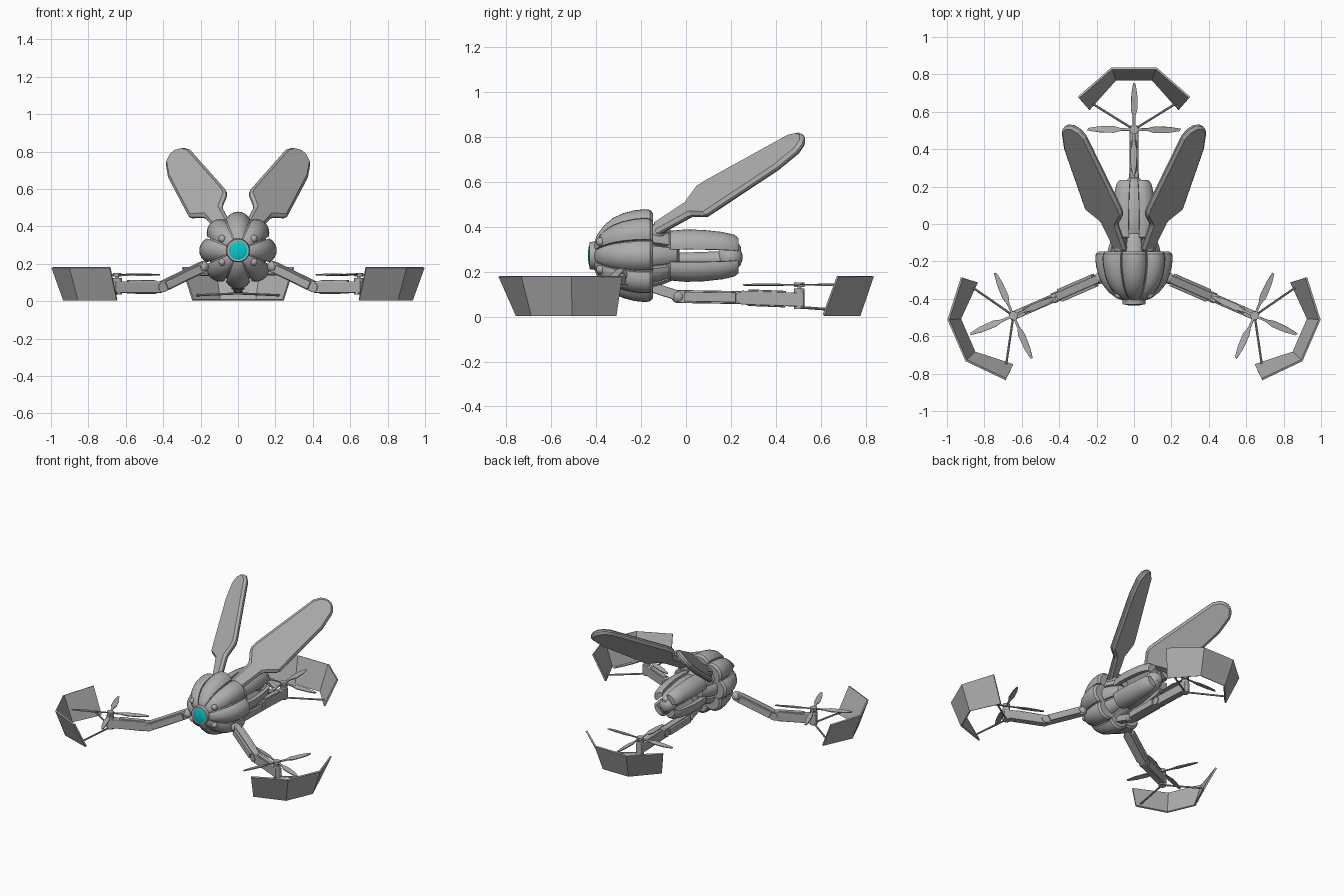
import bpy, bmesh, math
from mathutils import Vector, Matrix

if "Cube" in bpy.data.objects:
    bpy.data.objects.remove(bpy.data.objects["Cube"])

def material(name, rgb):
    m = bpy.data.materials.new(name)
    m.diffuse_color = (*rgb, 1)
    m.use_nodes = True
    m.node_tree.nodes["Principled BSDF"].inputs["Base Color"].default_value = m.diffuse_color
    return m

GREY = material("grey_shell", (0.42, 0.42, 0.42))
CYAN = material("cyan_lens", (0.0, 0.60, 0.62))
CZ = 0.272  # height of the body axis
I4 = Matrix.Identity(4)

def finish(name, bm, mat=GREY, M=I4, bevel=0, smooth=False, segs=2):
    bmesh.ops.recalc_face_normals(bm, faces=bm.faces[:])
    me = bpy.data.meshes.new(name)
    bm.to_mesh(me)
    bm.free()
    me.transform(M)
    me.materials.append(mat)
    ob = bpy.data.objects.new(name, me)
    bpy.context.collection.objects.link(ob)
    if bevel:
        b = ob.modifiers.new("bevel", 'BEVEL')
        b.width = bevel
        b.segments = segs
    if smooth:
        bpy.ops.object.select_all(action='DESELECT')
        ob.select_set(True)
        bpy.context.view_layer.objects.active = ob
        bpy.ops.object.shade_smooth_by_angle(angle=math.radians(35))
    return ob

def frame(a, b):
    """Matrix at the middle of a-b whose x axis runs along a-b."""
    a, b = Vector(a), Vector(b)
    x = (b - a).normalized()
    y = (Vector((0, 0, 1)) if abs(x.z) < 0.95 else Vector((0, 1, 0))).cross(x).normalized()
    z = x.cross(y)
    M = Matrix((x, y, z)).transposed().to_4x4()
    M.translation = (a + b) / 2
    return M, (b - a).length

def beam(name, a, b, w, h, M=I4, bevel=0.005):
    F, length = frame(a, b)
    bm = bmesh.new()
    bmesh.ops.create_cube(bm, size=1, matrix=F @ Matrix.Diagonal((length, w, h, 1)))
    return finish(name, bm, M=M, bevel=bevel)

def rod(name, a, b, r1, r2=None, M=I4, mat=GREY, seg=16):
    F, length = frame(a, b)
    bm = bmesh.new()
    bmesh.ops.create_cone(bm, cap_ends=True, segments=seg, radius1=r1, radius2=r2 or r1,
                          depth=length, matrix=F @ Matrix.Rotation(math.pi / 2, 4, 'Y'))
    return finish(name, bm, mat, M, smooth=True)

def ball(name, c, scale, mat=GREY, M=I4):
    bm = bmesh.new()
    bmesh.ops.create_uvsphere(bm, u_segments=24, v_segments=14, radius=1,
                              matrix=Matrix.Translation(c) @ Matrix.Diagonal((*scale, 1)))
    return finish(name, bm, mat, M, smooth=True)

def petal(name, ang, profile, half, drop, inner=0.6, n=8):
    """Bulged shell segment around the body axis; inner = inside radius as a share."""
    bm = bmesh.new()
    rows = []
    for y, r in profile:
        row = []
        for i in range(n + 1):
            v = 2 * i / n - 1
            rr = r * (1 - drop * v * v)
            t = ang + v * half
            row.append(bm.verts.new((rr * math.cos(t), y, CZ + rr * math.sin(t))))
        for v in (1, -1):
            rr, t = r * inner, ang + v * half * .9
            row.append(bm.verts.new((rr * math.cos(t), y, CZ + rr * math.sin(t))))
        rows.append(row)
    for p, q in zip(rows, rows[1:]):
        for i in range(n + 3):
            j = (i + 1) % (n + 3)
            bm.faces.new((p[i], p[j], q[j], q[i]))
    bm.faces.new(rows[0])
    bm.faces.new(rows[-1])
    return finish(name, bm, smooth=True)

def plate(name, outline, thick, M, bevel=0):
    bm = bmesh.new()
    f = bm.faces.new([bm.verts.new((x, y, -thick / 2)) for x, y in outline])
    top = bmesh.ops.extrude_face_region(bm, geom=[f])
    bmesh.ops.translate(bm, vec=(0, 0, thick),
                        verts=[g for g in top['geom'] if isinstance(g, bmesh.types.BMVert)])
    return finish(name, bm, M=M, bevel=bevel, segs=1)

# --- Domed head of eight ribbed petals ---
DOME = [(-.408, .062), (-.395, .095), (-.365, .135), (-.325, .168), (-.28, .189),
        (-.23, .202), (-.185, .207), (-.16, .204), (-.148, .19)]
for k in range(8):
    petal(f"head_petal_{k}", k * math.pi / 4, DOME, math.radians(21), 0.13, .7)
for (y0, r0), (y1, r1) in zip(DOME[:-2], DOME[1:-1]):
    rod("head_core", (0, y0 + .01, CZ), (0, y1 + .01, CZ), r0 * .78, r1 * .78, seg=32)

# Lens and its ring
rod("lens_ring", (0, -.43, CZ), (0, -.38, CZ), .06, .067, seg=32)
ball("lens", (0, -.425, CZ), (.054, .012, .054), CYAN)

# Ball joints between the petals
for sx in (-1, 1):
    for dz in (-.062, .062):
        ball("face_joint", (sx * .084, -.38, CZ + dz), (.02, .02, .02))

# --- Abdomen: collar, core with round end, long shell plates ---
COLLAR = [(-.16, .145), (-.12, .135), (-.07, .115), (-.04, .10), (-.03, .08)]
for k in range(8):
    petal(f"collar_{k}", k * math.pi / 4, COLLAR, math.radians(19), 0.06)
rod("collar_core", (0, -.16, CZ), (0, -.04, CZ), .11, .07, seg=24)
rod("abdomen_core", (0, -.05, CZ - .02), (0, .20, CZ - .015), .032, .036, seg=24)
ball("tail_end", (0, .195, CZ - .007), (.055, .058, .055))
SHELL = [(-.09, .09), (-.07, .128), (0, .135), (.08, .132), (.16, .122), (.215, .108), (.235, .09)]
for k in range(4):
    petal(f"abdomen_shell_{k}", (k + .5) * math.pi / 2, SHELL, math.radians(31), 0.12, .68)
SPINE = [(-.10, .08), (-.05, .105), (.05, .105), (.15, .088), (.22, .068), (.245, .04)]
for k in (1, 3):
    petal(f"abdomen_ridge_{k}", k * math.pi / 2, SPINE, math.radians(26), 0.06, .5)

# --- Raised wings ---
WING = [(0, -.042), (.177, -.045), (.25, -.107), (.30, -.107), (.76, -.05), (.805, -.025),
        (.832, .015), (.828, .06), (.79, .10), (.668, .127), (.267, .135), (.193, .063), (0, .04)]
for sx in (-1, 1):
    d = Vector((sx * .296, .802, .519)).normalized()
    w = Vector((sx * .83, .12, -.54))
    w = (w - d * w.dot(d)).normalized()
    M = Matrix((d, w, d.cross(w))).transposed().to_4x4()
    M.translation = (sx * .07, -.14, .385)
    plate("wing", WING, .038, M, bevel=.014)
    ball("wing_joint", (sx * .07, -.13, .375), (.038, .038, .038))

# --- Three rotor arms, built pointing along +x from the rotor hub ---
BLADE = [(.01, -.006), (.07, -.007), (.11, -.019), (.19, -.017), (.245, -.008),
         (.25, .004), (.19, .014), (.11, .017), (.07, .007), (.01, .006)]

def rotor_arm(cx, cy, ang, elbow, shoulder):
    M = Matrix.Translation((cx, cy, 0)) @ Matrix.Rotation(math.radians(ang), 4, 'Z')
    e, s = Vector(elbow), Vector(shoulder)
    # Forearm, upper arm with side rails, joints
    beam("forearm", e, (.02, 0, .075), .046, .062, M)
    beam("forearm_cover", e + Vector((.03, 0, 0)), (-.06, 0, .078), .03, .074, M)
    beam("upper_arm", s, e, .042, .058, M)
    for sy in (-1, 1):
        off = Vector((0, sy * .027, 0))
        beam("arm_rail", s.lerp(e, .1) + off, s.lerp(e, .92) + off, .018, .044, M, .004)
    rod("elbow_joint", e + Vector((0, -.028, 0)), e + Vector((0, .028, 0)), .026, M=M)
    ball("shoulder_joint", s, (.03, .03, .03), M=M)
    # Motor
    rod("motor", (0, 0, .035), (0, 0, .125), .024, M=M)
    rod("motor_shaft", (0, 0, .12), (0, 0, .15), .009, M=M)
    rod("rotor_hub", (0, 0, .132), (0, 0, .152), .023, M=M)
    # Blades
    for k in range(4):
        T = Matrix.Translation((0, 0, .142)) @ Matrix.Rotation(k * math.pi / 2, 4, 'Z') \
            @ Matrix.Rotation(math.radians(10), 4, 'X')
        plate("rotor_blade", BLADE, .006, M @ T)
    # Flared guard of three panels
    bm = bmesh.new()
    pts = []
    for at, rt, ab, rb in ((-60, .343, -66, .264), (-20, .348, -20, .285),
                           (20, .348, 20, .285), (60, .343, 66, .264)):
        at, ab = math.radians(at), math.radians(ab)
        pts.append((bm.verts.new((rb * math.cos(ab), rb * math.sin(ab), .006)),
                    bm.verts.new((rt * math.cos(at), rt * math.sin(at), .18))))
    for p, q in zip(pts, pts[1:]):
        bm.faces.new((p[0], q[0], q[1], p[1]))
    guard = finish("rotor_guard", bm, M=M)
    sol = guard.modifiers.new("thickness", 'SOLIDIFY')
    sol.thickness = .011
    sol.offset = 0
    # Struts carrying the guard
    for sy in (-1, 1):
        rod("guard_strut", (0, 0, .042), (.138, sy * .222, .032), .006, M=M, seg=8)

rotor_arm(0, .505, 90, (-.26, 0, .085), (-.54, 0, .09))
rotor_arm(.645, -.49, -23.5, (-.255, 0, .075), (-.50, 0, .185))
rotor_arm(-.645, -.49, 203.5, (-.255, 0, .075), (-.50, 0, .185))

# Bracket joining the rear arm to the body
beam("rear_bracket", (0, -.15, .13), (0, -.04, .095), .045, .045)
